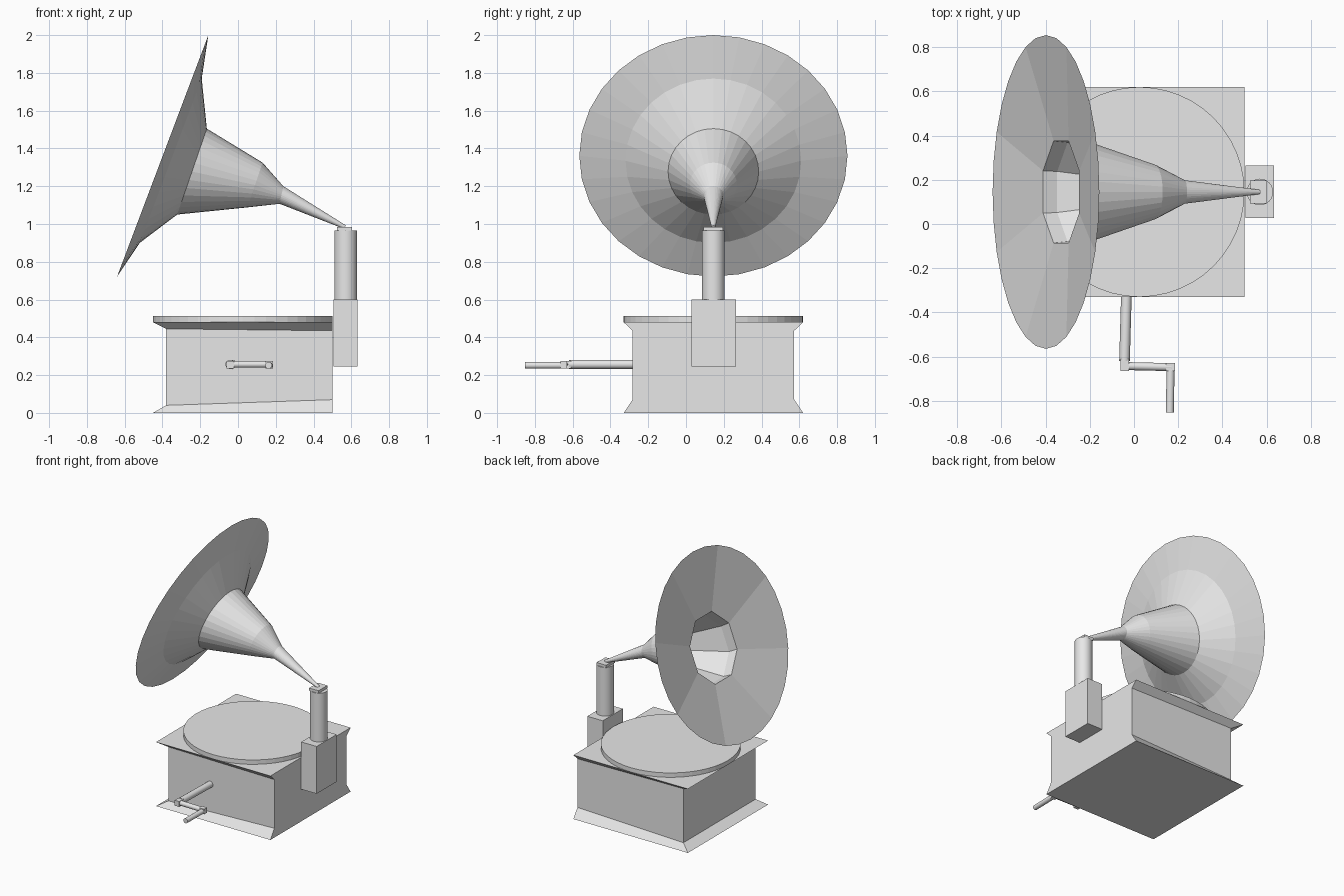
import bpy, bmesh
from math import sin, cos, tau
from mathutils import Vector

cube = bpy.data.objects.get("Cube")
if cube:
    bpy.data.objects.remove(cube)

grey = bpy.data.materials.new("plain_grey")
grey.use_nodes = True
COLOUR = (0.8, 0.8, 0.8, 1)
grey.diffuse_color = COLOUR
grey.node_tree.nodes["Principled BSDF"].inputs["Base Color"].default_value = COLOUR

MID_Y = 0.145


def finish(bm, name, recalc=True):
    if recalc:
        bmesh.ops.recalc_face_normals(bm, faces=bm.faces)
    mesh = bpy.data.meshes.new(name)
    bm.to_mesh(mesh)
    bm.free()
    mesh.materials.append(grey)
    ob = bpy.data.objects.new(name, mesh)
    bpy.context.collection.objects.link(ob)
    return ob


def bridge(bm, a, b):
    n = len(a)
    for i in range(n):
        j = (i + 1) % n
        bm.faces.new((a[i], a[j], b[j], b[i]))


def box(name, lo, hi):
    bm = bmesh.new()
    bmesh.ops.create_cube(bm, size=1)
    lo, hi = Vector(lo), Vector(hi)
    for v in bm.verts:
        v.co = (lo + hi) / 2 + v.co * (hi - lo)
    return finish(bm, name)


def rod(name, start, end, radius, sides=16, smooth=True):
    start, end = Vector(start), Vector(end)
    bm = bmesh.new()
    bmesh.ops.create_cone(bm, cap_ends=True, segments=sides, radius1=radius,
                          radius2=radius, depth=(end - start).length)
    ob = finish(bm, name)
    for p in ob.data.polygons:
        p.use_smooth = smooth and len(p.vertices) == 4
    for e in ob.data.edges:
        e.use_edge_sharp = False
    ob.location = (start + end) / 2
    ob.rotation_euler = (end - start).to_track_quat("Z", "Y").to_euler()
    return ob


# Cabinet: flared on three sides, flat on the column side
bm = bmesh.new()
loops = []
for left, half, z_left, z_right in ((-0.45, 0.475, 0, 0), (-0.38, 0.428, 0.04, 0.07),
                                    (-0.38, 0.428, 0.445, 0.435), (-0.45, 0.475, 0.48, 0.48)):
    loops.append([bm.verts.new((x, MID_Y + s * half, z)) for x, s, z in
                  ((left, -1, z_left), (0.5, -1, z_right), (0.5, 1, z_right), (left, 1, z_left))])
for a, b in zip(loops, loops[1:]):
    bridge(bm, a, b)
bm.faces.new(loops[0])
bm.faces.new(loops[-1])
finish(bm, "cabinet")

# Turntable
rod("turntable", (0.025, MID_Y, 0.48), (0.025, MID_Y, 0.513), 0.475, 48, False)

# Column that carries the horn
box("column_bracket", (0.505, 0.028, 0.245), (0.633, 0.265, 0.6))
rod("column", (0.57, MID_Y, 0.6), (0.57, MID_Y, 0.965), 0.06, 24)
box("column_cap", (0.525, 0.093, 0.965), (0.603, 0.197, 0.985))

# Crank
CZ = 0.257
rod("crank_shaft", (-0.033, -0.27, CZ), (-0.043, -0.62, CZ), 0.024)
box("crank_elbow", (-0.06, -0.665, 0.236), (-0.022, -0.61, 0.276))
rod("crank_arm", (-0.04, -0.643, CZ), (0.17, -0.648, CZ), 0.018)
box("crank_joint", (0.145, -0.665, 0.236), (0.185, -0.63, 0.274))
rod("crank_handle", (0.166, -0.64, 0.252), (0.162, -0.853, 0.252), 0.018)


def ring(bm, lower, upper, wide, sides, turn=0.0):
    """Tilted ring given by its lowest and highest (x, z) points."""
    lo, hi = Vector((lower[0], MID_Y, lower[1])), Vector((upper[0], MID_Y, upper[1]))
    mid, up = (lo + hi) / 2, (hi - lo) / 2
    out = []
    for i in range(sides):
        t = tau * (i + turn) / sides
        out.append(bm.verts.new(mid + up * cos(t) + Vector((0, wide * sin(t), 0))))
    return out


# Horn outside
SIDES = 32
bm = bmesh.new()
outer = [ring(bm, lo, hi, w, SIDES) for lo, hi, w in (
    ((-0.64, 0.722), (-0.157, 2.0), 0.71),
    ((-0.52, 0.90), (-0.192, 1.77), 0.465),
    ((-0.322, 1.05), (-0.165, 1.505), 0.24),
    ((0.05, 1.088), (0.13, 1.325), 0.125),
    ((0.22, 1.107), (0.24, 1.20), 0.053),
    ((0.56, 0.975), (0.572, 0.992), 0.01))]
for a, b in zip(outer, outer[1:]):
    bridge(bm, a, b)
bm.faces.new(outer[-1])

# Horn inside: eight wide panels, an octagonal collar and a tapering throat
inner = []
for (x, z), r in (((-0.33, 1.325), 0.25), ((-0.268, 1.29), 0.243),
                  ((0.08, 1.205), 0.11), ((0.23, 1.155), 0.04)):
    up = Vector((0.354, 0.935)) * r
    mid = Vector((x, z))
    inner.append(ring(bm, mid - up, mid + up, r, 8, 0.5))
for a, b in zip(inner, inner[1:]):
    bridge(bm, a, b)
bm.faces.new(inner[-1])
step = SIDES // 8
for k in range(8):
    first = k * step + step // 2
    arc = [outer[0][(first + i) % SIDES] for i in range(step + 1)]
    bm.faces.new(arc + [inner[0][(k + 1) % 8], inner[0][k]])
finish(bm, "horn")
